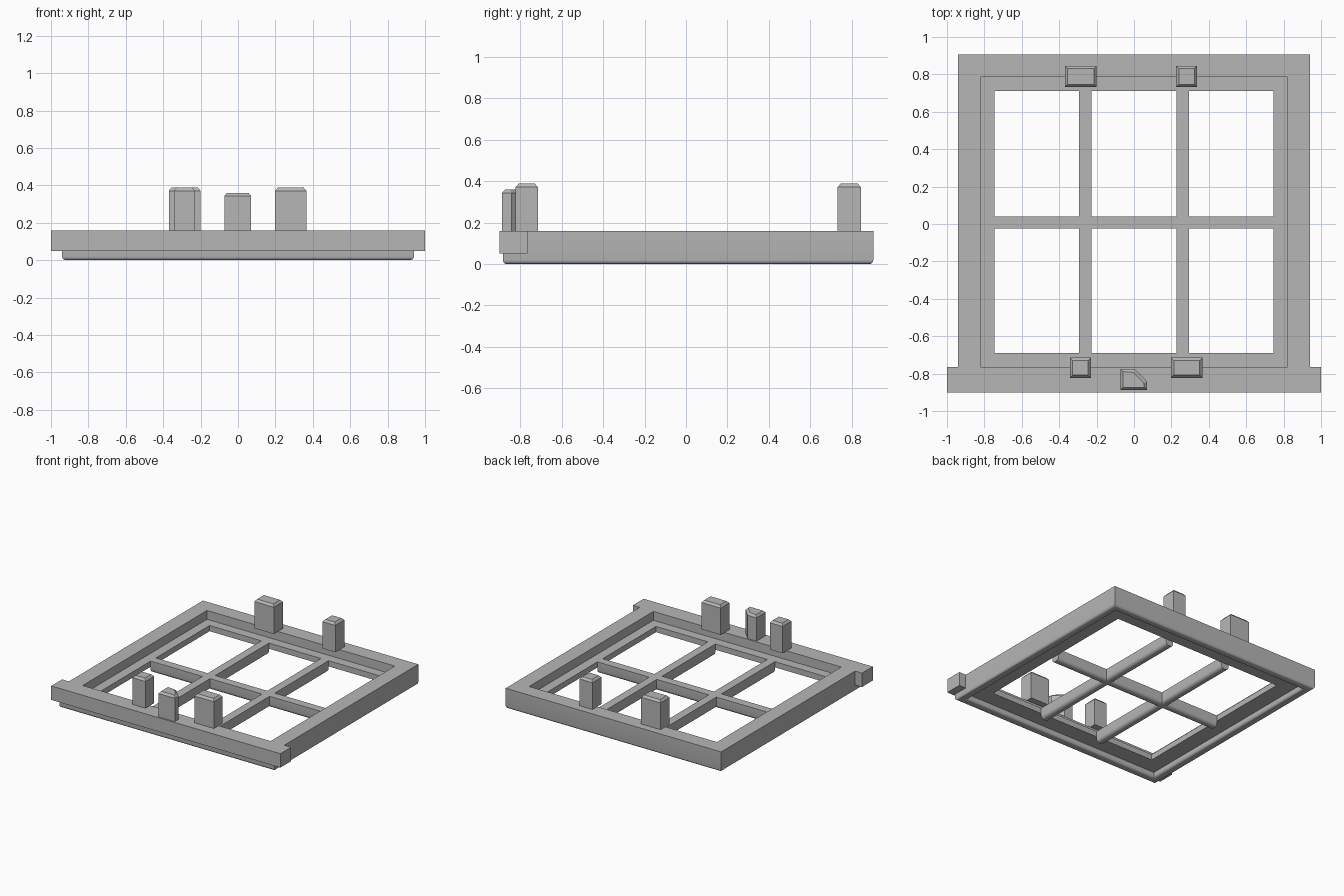
import bpy
import bmesh
import math

cube = bpy.data.objects.get("Cube")
if cube:
    bpy.data.objects.remove(cube, do_unlink=True)

grey = bpy.data.materials.new("plain grey")
grey.use_nodes = True
colour = (0.47, 0.47, 0.47, 1)
grey.diffuse_color = colour
grey.node_tree.nodes["Principled BSDF"].inputs["Base Color"].default_value = colour


def finish(bm, name, smooth=False):
    bmesh.ops.recalc_face_normals(bm, faces=bm.faces)
    mesh = bpy.data.meshes.new(name)
    bm.to_mesh(mesh)
    bm.free()
    obj = bpy.data.objects.new(name, mesh)
    bpy.context.collection.objects.link(obj)
    mesh.materials.append(grey)
    if smooth:
        bpy.ops.object.select_all(action='DESELECT')
        obj.select_set(True)
        bpy.context.view_layer.objects.active = obj
        bpy.ops.object.shade_smooth_by_angle(angle=math.radians(40))
    return obj


def skin(bm, rings, wrap):
    """Join neighbouring vertex rings with quads."""
    pairs = list(zip(rings, rings[1:]))
    if wrap:
        pairs.append((rings[-1], rings[0]))
    for a, b in pairs:
        for i in range(len(a)):
            j = (i + 1) % len(a)
            bm.faces.new((a[i], a[j], b[j], b[i]))


def rounded_foot(width, radius, steps=4):
    """Underside profile from one side to the other with rounded corners."""
    arc = [(radius * (1 - math.cos(t)), radius * (1 - math.sin(t)))
           for t in (math.pi / 2 * k / steps for k in range(steps + 1))]
    return [(width - u, z) for u, z in arc] + [(u, z) for u, z in reversed(arc)]


# Outer rectangle and the opening in the frame
HALF, FRONT, BACK, TOP = 0.94, -0.885, 0.905, 0.16
RIM, LEDGE, LEDGE_TOP, LEDGE_BOTTOM = 0.12, 0.195, 0.09, 0.045
BAR = 0.066

# Frame: a stepped profile carried round the rectangle
profile = [(0, TOP), (RIM, TOP), (RIM, LEDGE_TOP), (LEDGE, LEDGE_TOP),
           (LEDGE, LEDGE_BOTTOM), (BAR, LEDGE_BOTTOM)]
profile += [(u, z) for u, z in rounded_foot(BAR, 0.02)]
bm = bmesh.new()
rings = []
for d, z in profile:
    x, y0, y1 = HALF - d, FRONT + d, BACK - d
    rings.append([bm.verts.new((px, py, z))
                  for px, py in ((-x, y0), (x, y0), (x, y1), (-x, y1))])
skin(bm, rings, True)
finish(bm, "window_frame", True)


# Glazing bars with rounded undersides
def bar(name, along_x, centre, start, end):
    section = [(0, LEDGE_TOP), (BAR, LEDGE_TOP)] + rounded_foot(BAR, 0.026)
    bm = bmesh.new()
    ends = []
    for s in (start, end):
        ring = []
        for u, z in section:
            c = centre + u - BAR / 2
            ring.append(bm.verts.new((s, c, z) if along_x else (c, s, z)))
        ends.append(ring)
        bm.faces.new(ring)
    skin(bm, ends, False)
    finish(bm, name, True)


bar("cross_bar", True, 0.008, LEDGE - HALF, HALF - LEDGE)
for side, x in (("right", -0.26), ("left", 0.26)):
    bar("upright_bar_" + side, False, x, FRONT + LEDGE, BACK - LEDGE)


# Blocks, with an optional chamfer round the top
def block(name, outline, bottom, top, chamfer=0):
    bm = bmesh.new()
    base = bm.faces.new([bm.verts.new((x, y, bottom)) for x, y in outline])
    made = bmesh.ops.extrude_face_region(bm, geom=[base])["geom"]
    verts = [g for g in made if isinstance(g, bmesh.types.BMVert)]
    for v in verts:
        v.co.z = top
    if chamfer:
        bm.normal_update()
        bmesh.ops.recalc_face_normals(bm, faces=bm.faces)
        lid = max(bm.faces, key=lambda f: f.calc_center_median().z)
        for v in lid.verts:
            v.co.z = top - chamfer * 0.8
        bmesh.ops.inset_region(bm, faces=[lid], thickness=chamfer)
        for v in lid.verts:
            v.co.z = top
    finish(bm, name)


def rect(x0, x1, y0, y1):
    return [(x0, y0), (x1, y0), (x1, y1), (x0, y1)]


# Projecting sill, split into a front strip and two end horns
block("sill_front", rect(-1, 1, -0.9, FRONT), 0.05, TOP)
for side, s in (("right", -1), ("left", 1)):
    x0, x1 = sorted((s * HALF, s))
    block("sill_horn_" + side, rect(x0, x1, FRONT, -0.765), 0.05, TOP)

# Pegs standing on the frame
block("peg_back_wide", rect(-0.37, -0.2, 0.732, 0.845), TOP, 0.388, 0.021)
block("peg_back_narrow", rect(0.225, 0.337, 0.732, 0.845), TOP, 0.388, 0.021)
block("peg_front_narrow", rect(-0.343, -0.231, -0.823, -0.715), TOP, 0.388, 0.021)
block("peg_front_wide", rect(0.198, 0.366, -0.823, -0.715), TOP, 0.388, 0.021)
block("peg_cut_corner", [(-0.073, -0.888), (0.07, -0.888), (0.07, -0.843),
                         (0.005, -0.775), (-0.073, -0.775)], TOP, 0.36, 0.02)
